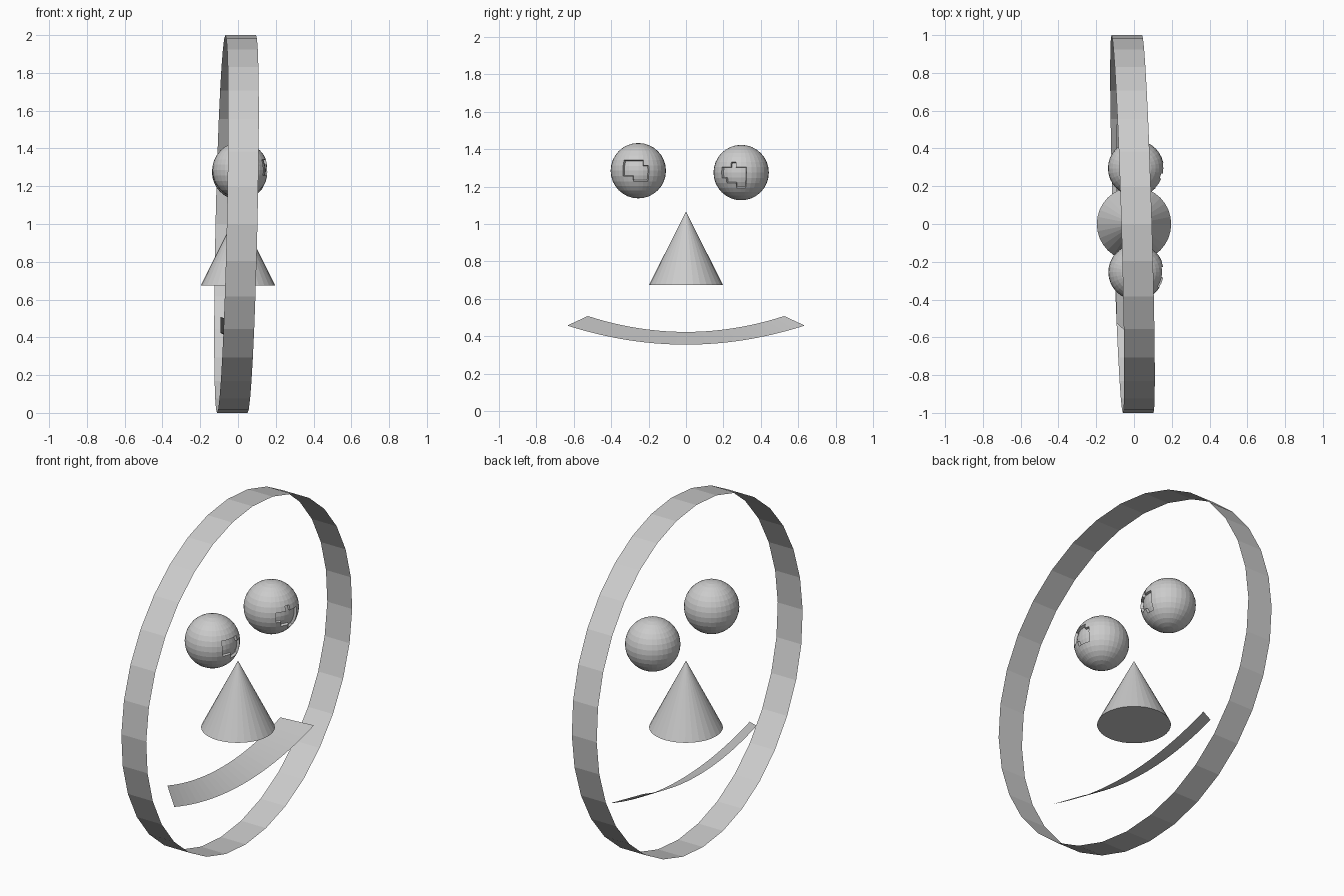
import bpy, bmesh, math
from mathutils import Vector, Matrix

cube = bpy.data.objects.get("Cube")
if cube:
    bpy.data.objects.remove(cube, do_unlink=True)

GREY = (0.6, 0.6, 0.6, 1)
mat = bpy.data.materials.new("plain grey")
mat.use_nodes = True
mat.diffuse_color = GREY
mat.node_tree.nodes["Principled BSDF"].inputs["Base Color"].default_value = GREY


def finish(bm, name, location=(0, 0, 0)):
    mesh = bpy.data.meshes.new(name)
    bm.to_mesh(mesh)
    bm.free()
    mesh.materials.append(mat)
    obj = bpy.data.objects.new(name, mesh)
    obj.location = location
    bpy.context.collection.objects.link(obj)
    return obj


def ribbon(name, first, second, closed=False):
    """Single-sided strip between two rows of points."""
    bm = bmesh.new()
    a = [bm.verts.new(p) for p in first]
    b = [bm.verts.new(p) for p in second]
    n = len(a)
    for i in range(n if closed else n - 1):
        j = (i + 1) % n
        bm.faces.new((a[i], a[j], b[j], b[i]))
    return finish(bm, name)


# Head outline: open hoop, sheared slightly so that it leans
def hoop(offset):
    points = []
    for i in range(32):
        t = math.tau * i / 32
        y, z = math.cos(t), math.sin(t)
        points.append((offset - 0.03 * y + 0.022 * z, y, z + 1))
    return points


ribbon("head_hoop", hoop(0.073), hoop(-0.089), closed=True)


# Mouth: curved strip sloping down towards the face front
def smile(half_width, low, high, x_right, x_left):
    points = []
    for i in range(25):
        s = i / 12 - 1
        x = x_right + (x_left - x_right) * (s + 1) / 2
        points.append((x, s * half_width, low + (high - low) * s * s))
    return points


ribbon("mouth", smile(0.635, 0.355, 0.457, 0.03, 0.05),
       smile(0.525, 0.423, 0.508, -0.092, -0.092))

# Nose: capped cone
bm = bmesh.new()
bmesh.ops.create_cone(bm, cap_ends=True, segments=32, radius1=0.197,
                      radius2=0, depth=0.392)
finish(bm, "nose", (0, 0, 0.871))


# Eyes: spheres with a stepped pupil sunk into the +x side
def eye(name, location, pupil):
    """pupil maps a latitude row to its range of longitude columns."""
    bm = bmesh.new()
    bmesh.ops.create_uvsphere(bm, u_segments=32, v_segments=16, radius=0.148)
    step = math.tau / 32
    chosen = []
    for f in bm.faces:
        c = f.calc_center_median()
        row = math.floor(math.atan2(c.z, math.hypot(c.x, c.y)) / step)
        col = math.floor(math.atan2(c.y, c.x) / step)
        if row in pupil and pupil[row][0] <= col <= pupil[row][1]:
            chosen.append(f)
    made = bmesh.ops.extrude_face_region(bm, geom=chosen)["geom"]
    bmesh.ops.delete(bm, geom=[f for f in chosen if f.is_valid], context='FACES')
    for v in made:
        if isinstance(v, bmesh.types.BMVert):
            v.co *= 0.9
    finish(bm, name, location)


eye("right_eye", (0.012, -0.255, 1.285),
    {1: (-3, 0), 0: (-3, 1), -1: (-3, 1), -2: (-1, 1)})
eye("left_eye", (0.01, 0.295, 1.275),
    {1: (-2, -2), 0: (-4, 0), -1: (-4, 0), -2: (-3, 0), -3: (-1, 0)})
